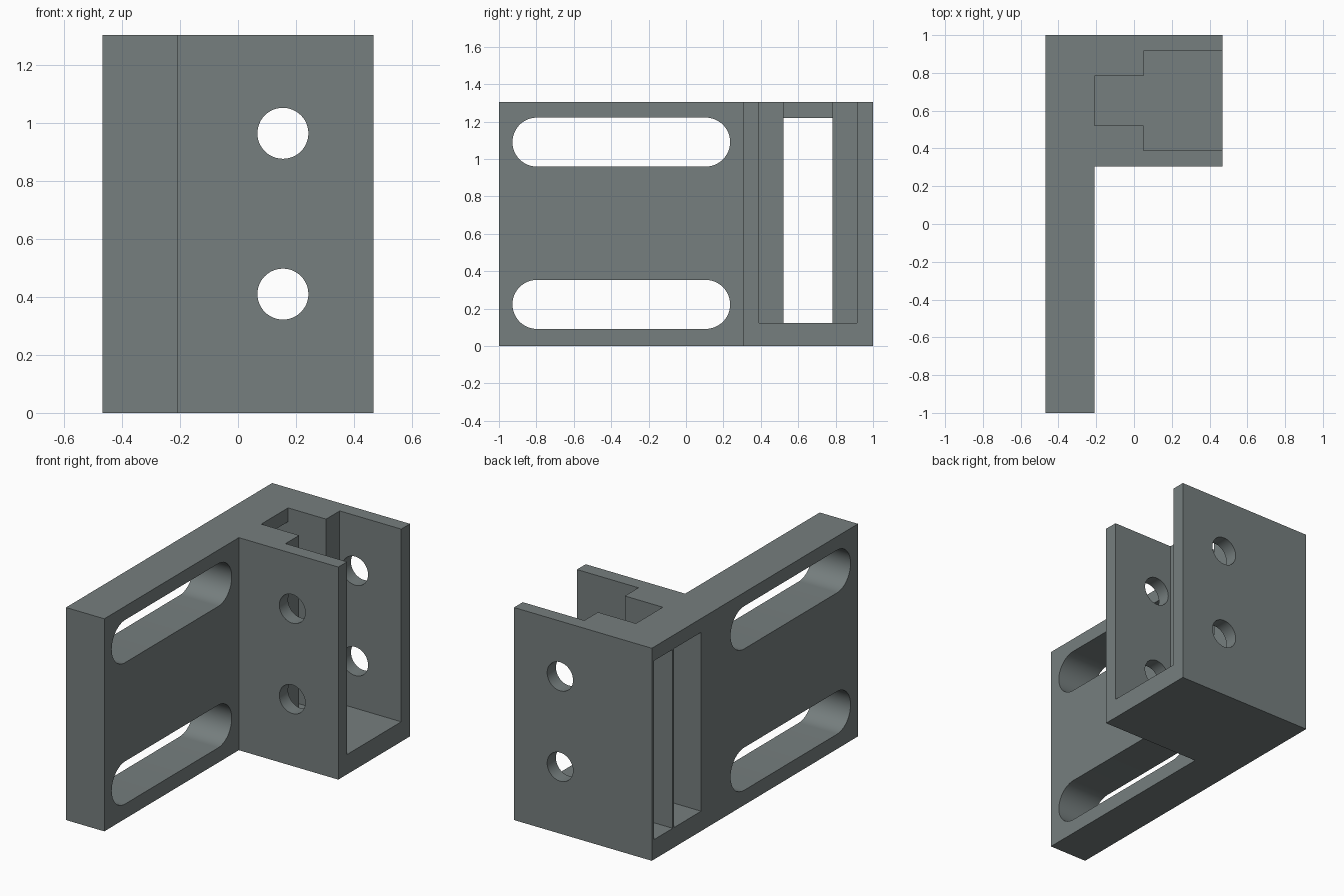
import bpy, bmesh, math
from mathutils import Matrix

if "Cube" in bpy.data.objects:
    bpy.data.objects.remove(bpy.data.objects["Cube"])

HEIGHT = 1.305

grey = bpy.data.materials.new("slate grey")
grey.diffuse_color = (0.18, 0.21, 0.21, 1)
grey.use_nodes = True
grey.node_tree.nodes["Principled BSDF"].inputs["Base Color"].default_value = grey.diffuse_color


def prism(name, outline, low, high, axis="z"):
    """Extrude an outline along z, x (outline in y, z) or y (outline in x, z)."""
    place = {"z": lambda a, b, c: (a, b, c),
             "x": lambda a, b, c: (c, a, b),
             "y": lambda a, b, c: (a, c, b)}[axis]
    bm = bmesh.new()
    face = bm.faces.new([bm.verts.new(place(a, b, low)) for a, b in outline])
    out = bmesh.ops.extrude_face_region(bm, geom=[face])
    top = [v for v in out["geom"] if isinstance(v, bmesh.types.BMVert)]
    bmesh.ops.translate(bm, verts=top, vec=place(0, 0, high - low))
    bmesh.ops.recalc_face_normals(bm, faces=bm.faces)
    mesh = bpy.data.meshes.new(name)
    bm.to_mesh(mesh)
    bm.free()
    obj = bpy.data.objects.new(name, mesh)
    bpy.context.collection.objects.link(obj)
    mesh.materials.append(grey)
    return obj


def rect(a0, a1, b0, b1):
    return [(a0, b0), (a1, b0), (a1, b1), (a0, b1)]


def stadium(a0, a1, b, r, n=24):
    """Rounded slot outline; a circle when a0 equals a1."""
    pts = []
    for a, start in ((a1, -0.5), (a0, 0.5)):
        for i in range(n + (a0 != a1)):
            t = math.pi * (start + i / n)
            pts.append((a + r * math.cos(t), b + r * math.sin(t)))
    return pts


# L-shaped body: long mounting plate and square block
body = prism("bracket_body", [(-0.468, -1), (-0.208, -1), (-0.208, 0.305),
                              (0.468, 0.305), (0.468, 1), (-0.468, 1)], 0, HEIGHT)

cutters = []
# Window through the plate and the narrow pocket beside it
cutters.append(prism("window_cutter", rect(0.522, 0.783, 0.122, 1.22), -0.6, -0.1, "x"))
cutters.append(prism("side_pocket_cutter", rect(0.797, 0.98, 0.122, 1.22), -0.6, -0.208, "x"))
# Stepped channel open at the top and the right
cutters.append(prism("channel_cutter", [(-0.208, 0.522), (0.05, 0.522), (0.05, 0.39),
                                        (0.6, 0.39), (0.6, 0.915), (0.05, 0.915),
                                        (0.05, 0.783), (-0.208, 0.783)], 0.122, 1.5))
# Long adjustment slots in the plate
for z in (0.222, 1.09):
    cutters.append(prism("slot_cutter", stadium(-0.797, 0.105, z, 0.131), -0.6, -0.1, "x"))
# Bolt holes through both block walls
for z in (0.41, 0.965):
    cutters.append(prism("hole_cutter", stadium(0.155, 0.155, z, 0.088), 0.2, 1.1, "y"))

bpy.context.view_layer.objects.active = body
for cutter in cutters:
    cutter.hide_render = True
    mod = body.modifiers.new("cut", "BOOLEAN")
    mod.operation = "DIFFERENCE"
    mod.solver = "EXACT"
    mod.object = cutter
    bpy.ops.object.modifier_apply(modifier=mod.name)
    bpy.data.objects.remove(cutter, do_unlink=True)

bpy.ops.object.select_all(action="DESELECT")
body.select_set(True)
bpy.ops.object.shade_smooth_by_angle(angle=math.radians(30))
